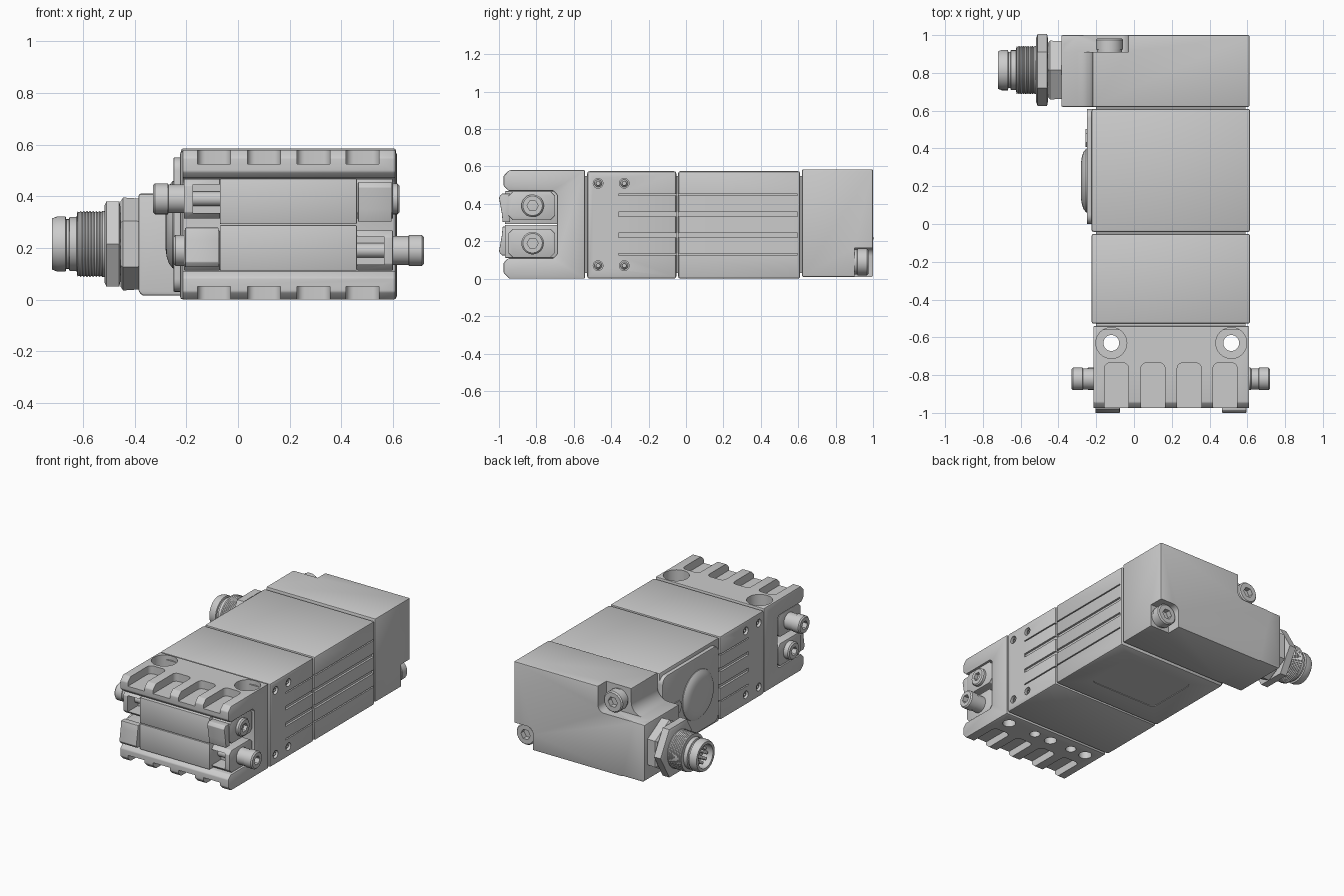
import bpy, bmesh
from math import sin, cos, pi, radians
from mathutils import Vector

if "Cube" in bpy.data.objects:
    bpy.data.objects.remove(bpy.data.objects["Cube"])


def to3(axis, u, v, t):
    return {'x': (t, u, v), 'y': (u, t, v), 'z': (u, v, t)}[axis]


def finish(bm, name):
    bmesh.ops.recalc_face_normals(bm, faces=bm.faces)
    me = bpy.data.meshes.new(name)
    bm.to_mesh(me)
    bm.free()
    ob = bpy.data.objects.new(name, me)
    bpy.context.collection.objects.link(ob)
    return ob


def apply_mods(ob):
    dg = bpy.context.evaluated_depsgraph_get()
    dg.update()
    me = bpy.data.meshes.new_from_object(ob.evaluated_get(dg))
    ob.modifiers.clear()
    ob.data = me


def prism(name, pts, axis, a, b, bevel=0):
    """Extrude a 2D outline along an axis from a to b."""
    bm = bmesh.new()
    lo = [bm.verts.new(to3(axis, u, v, a)) for u, v in pts]
    hi = [bm.verts.new(to3(axis, u, v, b)) for u, v in pts]
    bm.faces.new(lo)
    bm.faces.new(hi)
    for i in range(len(pts)):
        j = (i + 1) % len(pts)
        bm.faces.new((lo[i], lo[j], hi[j], hi[i]))
    ob = finish(bm, name)
    if bevel:
        m = ob.modifiers.new('Bevel', 'BEVEL')
        m.width, m.segments, m.limit_method = bevel, 2, 'ANGLE'
        m.angle_limit = radians(40)
        apply_mods(ob)
    return ob


def box(name, x0, x1, y0, y1, z0, z1, bevel=0):
    return prism(name, [(x0, y0), (x1, y0), (x1, y1), (x0, y1)], 'z', z0, z1, bevel)


def rrect(u0, u1, v0, v1, r, n=6):
    pts = []
    for k, (cu, cv) in enumerate([(u1 - r, v1 - r), (u0 + r, v1 - r), (u0 + r, v0 + r), (u1 - r, v0 + r)]):
        pts += [(cu + r * cos(pi / 2 * (k + i / n)), cv + r * sin(pi / 2 * (k + i / n))) for i in range(n + 1)]
    return pts


def lathe(name, prof, axis, c, n=32, turn=0):
    """Revolve (position, radius) pairs around an axis through c; ends are capped."""
    bm = bmesh.new()
    rings = [[bm.verts.new(to3(axis, c[0] + r * cos(turn + 2 * pi * i / n),
                               c[1] + r * sin(turn + 2 * pi * i / n), t)) for i in range(n)] for t, r in prof]
    bm.faces.new(rings[0])
    bm.faces.new(rings[-1])
    for p, q in zip(rings, rings[1:]):
        for i in range(n):
            j = (i + 1) % n
            bm.faces.new((p[i], p[j], q[j], q[i]))
    return finish(bm, name)


def cyl(name, axis, c, r, a, b, n=32, turn=0):
    return lathe(name, [(a, r), (b, r)], axis, c, n, turn)


def cut(ob, *cutters):
    for c in cutters:
        m = ob.modifiers.new('Cut', 'BOOLEAN')
        m.operation, m.object, m.solver = 'DIFFERENCE', c, 'EXACT'
        apply_mods(ob)
        bpy.data.objects.remove(c)


def screw(name, axis, c, r, back, front):
    """Cap screw whose hexagon socket opens at the front end."""
    s = 1 if front > back else -1
    ob = lathe(name, [(back, r * .93), (front - s * .06, r * .93), (front - s * .058, r),
                      (front - s * .008, r), (front, r - .008)], axis, c)
    cut(ob, cyl('socket', axis, c, r * .5, front - s * .035, front + s * .02, 6))
    return ob


# Core joining the modules, visible only in the seams
box('inner_core', -.20, .59, -.56, .63, .03, .55)

# Middle and rear body modules with grooved sides
mid = box('middle_body', -.225, .615, -.528, -.052, 0, .575, .012)
rear = box('rear_body', -.225, .615, -.042, .61, 0, .575, .012)
for z, w in [(.13, .008), (.232, .025), (.345, .025), (.45, .008)]:
    cut(mid, box('g', .601, .7, -.36, 0, z - w / 2, z + w / 2),
        box('g', -.3, -.211, -.36, 0, z - w / 2, z + w / 2))
    cut(rear, box('g', .601, .7, -.1, .595, z - w / 2, z + w / 2))

# Small side screws sunk into the middle body
for y in (-.47, -.33):
    for z in (.07, .51):
        for s, x in ((1, .615), (-1, -.225)):
            cut(mid, cyl('hole', 'x', (y, z), .026, x - s * .03, x + s * .05, 24))
            screw('side_screw', 'x', (y, z), .02, x - s * .035, x - s * .008)

# Shallow label recess below the rear body
cut(rear, prism('label', rrect(-.06, .46, .12, .5, .04), 'z', -.05, .004))

# Front clamp housing: C-shaped profile
prof = [(-.54, 0), (-.945, 0), (-.975, .03), (-.975, .085), (-.95, .11), (-.71, .11), (-.69, .13)]
prof += [(y, .58 - z) for y, z in reversed(prof)]
front = prism('front_housing', prof, 'x', -.215, .61, .006)
for x in (-.0925, .10, .2925, .4825):
    for z0, z1 in ((.525, .7), (-.1, .05)):
        cut(front, prism('slot', rrect(x - .064, x + .064, -1.1, -.735, .03), 'z', z0, z1))
for x in (-.12, .515):
    cut(front, cyl('bore', 'z', (x, -.63), .042, -.1, .7), cyl('counterbore', 'z', (x, -.63), .082, .50, .7))
for x, r in ((0, .034), (.17, .04), (.30, .034)):
    cut(front, cyl('dowel_hole', 'z', (x, -.63), r, -.1, .12))

# Two terminal rows with chamfered end blocks, clips and rollers (point-symmetric)
for row, (z0, z1) in {'lower': (.112, .288), 'upper': (.292, .468)}.items():
    box(row + '_terminal_block', -.07, .46, -.968, -.685, z0, z1, .004)
    zc = .19 if row == 'lower' else .39
    for side, x0, x1 in (('left', -.21, -.07), ('right', .46, .60)):
        h, y0, y1, c = .077, -.95, -.70, .025
        oct_ = [(y0 + c, zc - h), (y1 - c, zc - h), (y1, zc - h + c), (y1, zc + h - c),
                (y1 - c, zc + h), (y0 + c, zc + h), (y0, zc + h - c), (y0, zc - h + c)]
        block = prism(f'{row}_{side}_end_block', oct_, 'x', x0, x1, .003)
        if (row, side) in (('lower', 'left'), ('upper', 'right')):
            s = 1 if row == 'upper' else -1
            prism(f'{row}_{side}_clip', [(-.94, .29 + s * .012), (-.98, .29 + s * .012), (-.985, .29 + s * .06),
                                         (-1, .29 + s * .145), (-.985, .29 + s * .165), (-.94, .29 + s * .165)],
                  'x', x0 + .005, x1 - .005, .003)
        else:
            a, b = (x0 + .035, x1 + .1) if side == 'left' else (x0 - .1, x1 - .035)
            cut(block, box('pocket', a, b, -1.1, -.84, zc - .055, zc + .055))
            a, b = (x0 + .03, x1) if side == 'left' else (x0, x1 - .03)
            cyl(f'{row}_{side}_roller', 'x', (-.85, zc), .028, a, b)

# Clamp screws on both sides
screw('clamp_screw', 'x', (-.82, .39), .06, -.19, -.33)
screw('clamp_screw', 'x', (-.82, .19), .06, -.19, -.25)
screw('clamp_screw', 'x', (-.82, .39), .06, .58, .625)
screw('clamp_screw', 'x', (-.82, .19), .06, .58, .72)

# Rear connector cover with low side extension and two screw corners
fillet = [(-.3 + .08 * cos(a * pi / 16), .49 - .08 * sin(a * pi / 16)) for a in range(9)]
cover = prism('rear_cover', [(-.37, .015), (-.22, .015), (-.2, .01), (.612, .01), (.612, .585), (-.22, .585)]
              + fillet + [(-.385, .41), (-.385, .03)], 'y', .62, 1, .008)
cut(cover, prism('corner', rrect(-.5, -.03, .41, .8, .045), 'y', .91, 1.1),
    prism('corner', rrect(.465, .8, -.2, .165, .045), 'y', .90, 1.1))
screw('cover_screw', 'y', (-.13, .495), .072, .89, .983)
screw('cover_screw', 'y', (.54, .09), .072, .88, .975)

# Left side panel with domed button and small plug
prism('side_panel', rrect(0, .61, .03, .55, .05), 'x', -.25, -.21, .004)
lathe('dome_button', [(-.24, .172), (-.254, .168), (-.268, .15), (-.276, .125), (-.28, .10)], 'x', (.23, .29), 48)
cyl('small_plug', 'x', (.455, .29), .047, -.257, -.24, 6)

# Round plug connector: hex nuts, threaded sleeve, hollow tip, pins
C = (.815, .215)
lathe('inner_hex_nut', [(-.37, .175), (-.445, .18), (-.455, .165)], 'x', C, 6, pi / 6)
lathe('outer_hex_nut', [(-.455, .165), (-.46, .19), (-.51, .19), (-.518, .17)], 'x', C, 6, 0)
sleeve = [(-.50, .127)]
for i in range(8):
    sleeve += [(-.525 - i * .012, .128), (-.531 - i * .012, .123)]
lathe('connector_sleeve', sleeve + [(-.622, .126), (-.625, .105), (-.652, .105), (-.655, .096), (-.665, .096),
      (-.668, .107), (-.70, .107), (-.72, .099), (-.72, .08), (-.645, .08)], 'x', C, 40)
for i in range(8):
    p = (C[0] + .05 * cos(i * pi / 4), C[1] + .05 * sin(i * pi / 4))
    lathe('contact_pin', [(-.64, .011), (-.695, .011), (-.70, .006)], 'x', p, 10)
box('key_rib', -.71, -.64, C[0] - .01, C[0] + .01, C[1] + .065, C[1] + .085)

# Smooth shading with sharp edges kept
bpy.ops.object.select_all(action='SELECT')
bpy.context.view_layer.objects.active = cover
bpy.ops.object.shade_smooth_by_angle(angle=radians(30))
